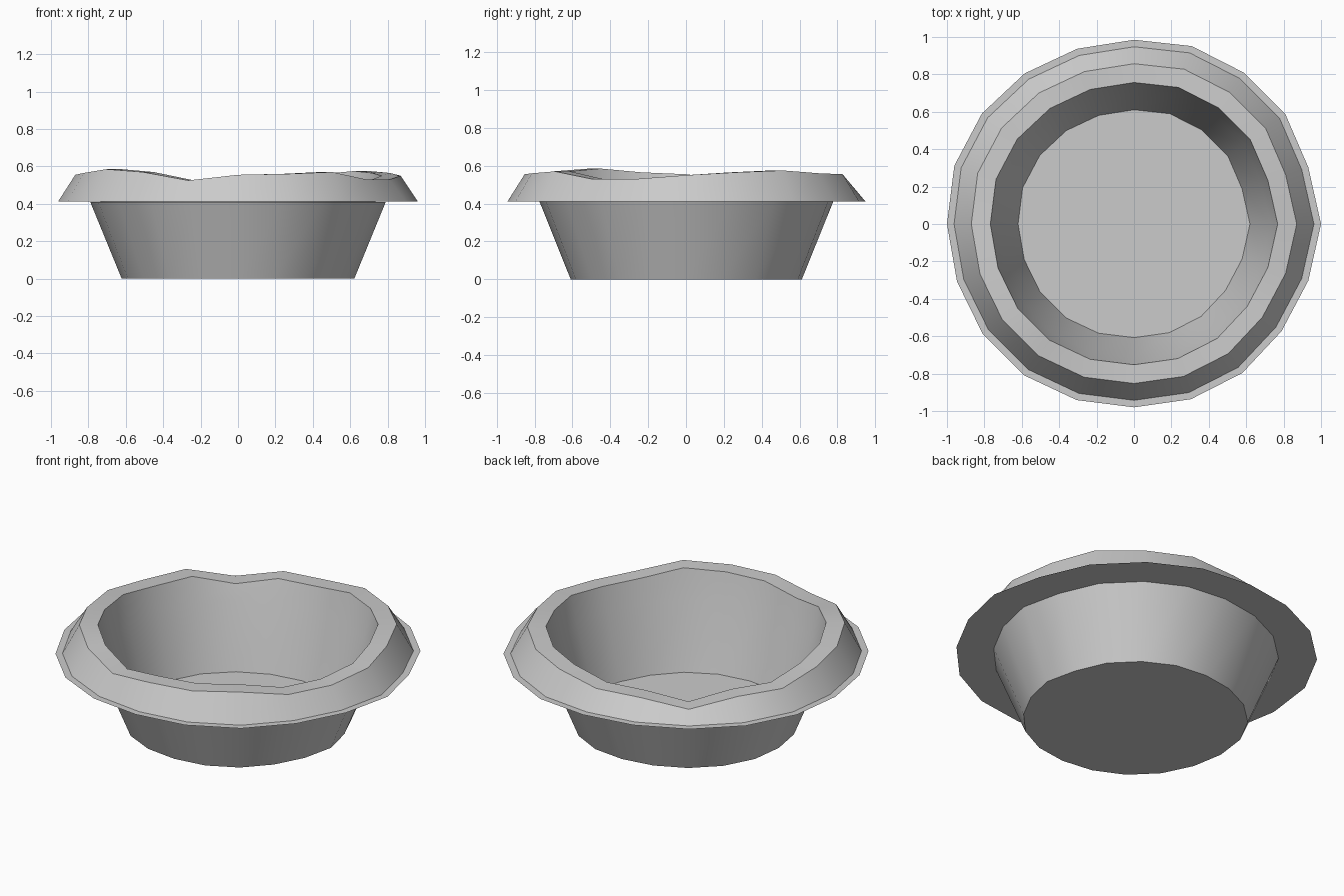
import bpy, bmesh, math

if "Cube" in bpy.data.objects:
    bpy.data.objects.remove(bpy.data.objects["Cube"])

SIDES = 20
# slight hand-made irregularity of each spoke (radius) and the wavy rim height
SPOKE = [1.0, 0.98, 1.0, 1.0, 1.0, 0.985, 0.985, 0.995, 1.005, 1.01,
         1.0, 0.995, 1.0, 1.0, 0.99, 0.98, 0.985, 0.985, 0.975, 0.98]
RIM_Z = [0.55, 0.565, 0.575, 0.56, 0.555, 0.52, 0.52, 0.47, 0.53, 0.52,
         0.555, 0.565, 0.585, 0.57, 0.525, 0.555, 0.56, 0.57, 0.53, 0.53]


def lathe(name, profile, up):
    """Spin (radius, z) points; z None means the wavy rim. First ring is capped."""
    bm = bmesh.new()
    rings = []
    for r, z in profile:
        ring = []
        for i in range(SIDES):
            a = 2 * math.pi * i / SIDES
            rr = r * SPOKE[i]
            ring.append(bm.verts.new((rr * math.cos(a), rr * math.sin(a),
                                      RIM_Z[i] if z is None else z)))
        rings.append(ring)
    bm.faces.new(rings[0] if up else rings[0][::-1])
    for lo, hi in zip(rings, rings[1:]):
        for i in range(SIDES):
            j = (i + 1) % SIDES
            quad = [lo[i], lo[j], hi[j], hi[i]]
            bm.faces.new(quad[::-1] if up else quad)
    mesh = bpy.data.meshes.new(name)
    bm.to_mesh(mesh)
    bm.free()
    ob = bpy.data.objects.new(name, mesh)
    bpy.context.collection.objects.link(ob)
    bpy.ops.object.select_all(action='DESELECT')
    ob.select_set(True)
    bpy.context.view_layer.objects.active = ob
    bpy.ops.object.shade_smooth_by_angle(angle=math.radians(30))
    return ob


# outer dish: base, sloping wall and the underside of the flat lip
lathe("dish", [(0.622, 0.0), (0.79, 0.41), (1.0, 0.41)], up=False)

# inside: floor, wall, wavy crust rim, and the top of the flat lip
lathe("crust", [(0.62, 0.006), (0.73, 0.39), (0.768, None), (0.87, None),
                (0.962, 0.412), (1.0, 0.412)], up=True)
